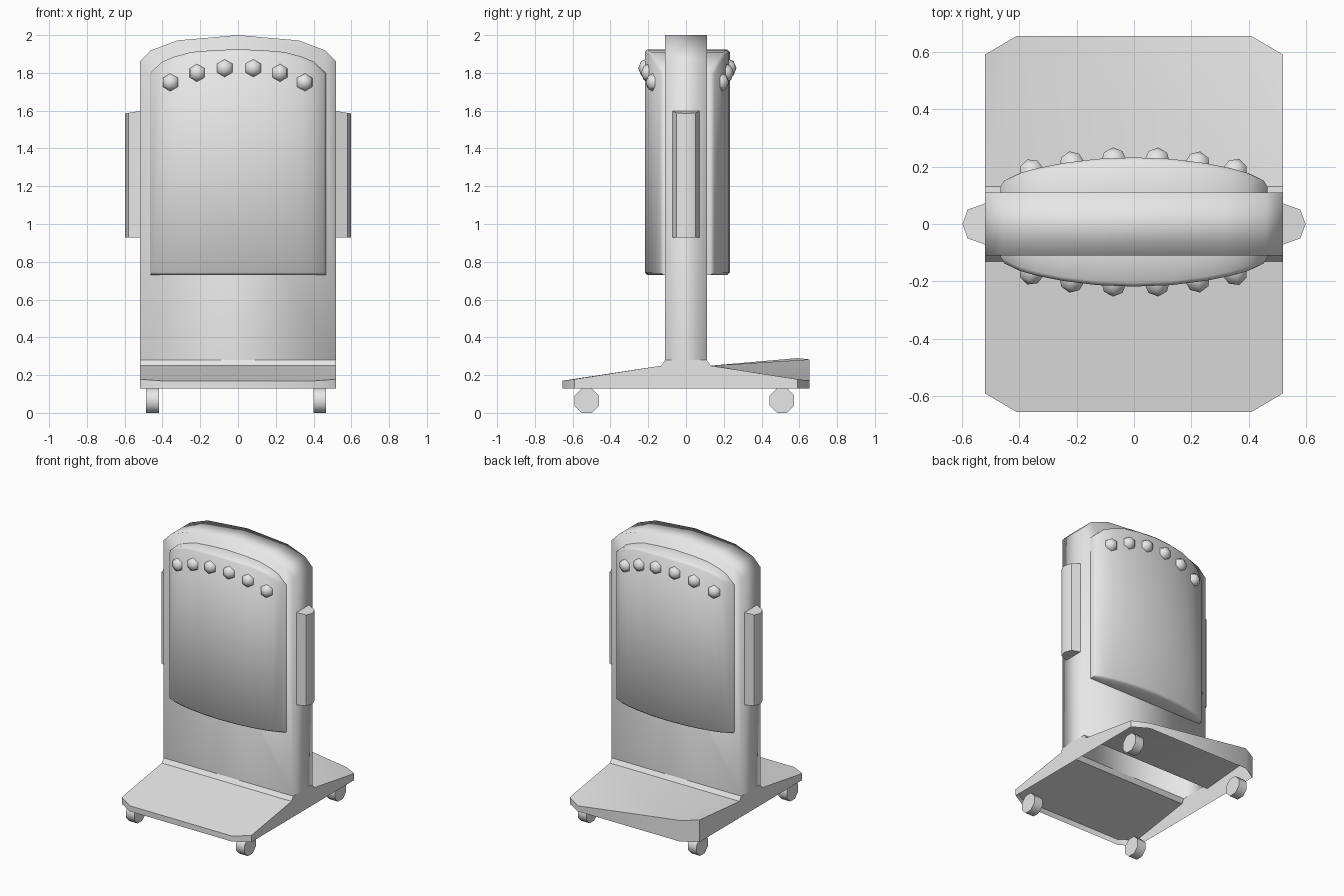
import bpy, bmesh, math
from mathutils import Matrix

if "Cube" in bpy.data.objects:
    bpy.data.objects.remove(bpy.data.objects["Cube"])

grey = bpy.data.materials.new("light_grey")
grey.diffuse_color = (0.8, 0.8, 0.8, 1)
grey.use_nodes = True
grey.node_tree.nodes["Principled BSDF"].inputs["Base Color"].default_value = grey.diffuse_color


def finish(name, bm, angle=None, recalc=True):
    """Turn a bmesh into a smooth object, with sharp edges above the angle."""
    if recalc:
        bmesh.ops.recalc_face_normals(bm, faces=bm.faces[:])
    me = bpy.data.meshes.new(name)
    bm.to_mesh(me)
    bm.free()
    me.materials.append(grey)
    for p in me.polygons:
        p.use_smooth = True
    if angle:
        me.set_sharp_from_angle(angle=math.radians(angle))
    ob = bpy.data.objects.new(name, me)
    bpy.context.collection.objects.link(ob)
    return ob


def face(bm, pts):
    return bm.faces.new([bm.verts.new(p) for p in pts])


# upright body: arched slab, open at the bottom
arch = [(-0.52, 1.86), (-0.46, 1.92), (-0.32, 1.972), (0, 2.0),
        (0.32, 1.972), (0.46, 1.92), (0.52, 1.86)]
outline = [(-0.52, 0.28)] + arch + [(0.52, 0.28)]
bm = bmesh.new()
front = [bm.verts.new((x, -0.11, z)) for x, z in outline]
back = [bm.verts.new((x, 0.11, z)) for x, z in outline]
bm.faces.new(front)
bm.faces.new(back[::-1])
for i in range(len(outline) - 1):
    bm.faces.new((front[i], front[i + 1], back[i + 1], back[i]))
finish("upright_body", bm)

# base: sloped shell, open underneath, one rear corner lifted
bm = bmesh.new()
rim = [(-0.52, -0.59), (-0.41, -0.655), (0.41, -0.655), (0.52, -0.59),
       (0.52, 0.59), (0.41, 0.655), (-0.41, 0.655), (-0.52, 0.59)]
tops = [0.178, 0.17, 0.17, 0.178, 0.178, 0.17, 0.283, 0.29]
low = [(x, y, 0.13) for x, y in rim]
mid = [(x, y, 0.17) for x, y in rim]
top = [(x, y, z) for (x, y), z in zip(rim, tops)]
for i in range(8):
    j = (i + 1) % 8
    face(bm, [low[i], low[j], mid[j], mid[i]])
    if i not in (1, 3, 7):
        face(bm, [mid[i], mid[j], top[j], top[i]])


def foot(sx, sy):
    return (sx * 0.52, sy * 0.13, 0.25), (sx * 0.52, sy * 0.11, 0.28)


for sy, ids in ((-1, (0, 1, 2, 3)), (1, (4, 5, 6, 7))):
    (l0, l1), (r0, r1) = foot(-1, sy), foot(1, sy)
    face(bm, [l0, r0, r1, l1])                              # fillet to body
    first, last = (l0, r0) if sy < 0 else (r0, l0)
    face(bm, [first] + [top[k] for k in ids] + [last])      # sloped top
for sx, f, b in ((-1, 0, 7), (1, 3, 4)):                    # side walls
    (f0, f1), (b0, b1) = foot(sx, -1), foot(sx, 1)
    xf, xb = (sx * 0.52, -0.13, 0.17), (sx * 0.52, 0.13, 0.17)
    face(bm, [mid[f], xf, f0, top[f]])
    face(bm, [xf, xb, b0, f0])
    face(bm, [f0, b0, b1, f1])
    face(bm, [xb, mid[b], top[b], b0])
bmesh.ops.remove_doubles(bm, verts=bm.verts[:], dist=0.0005)
bmesh.ops.triangulate(bm, faces=[f for f in bm.faces if len(f.verts) > 4])
finish("base_shell", bm, 35)

# bulged panels, front and back: half columns of (x, depth, top height)
half = [(0, 0.225, 1.925), (0.13, 0.22, 1.92), (0.25, 0.205, 1.91),
        (0.34, 0.187, 1.885), (0.40, 0.17, 1.86), (0.465, 0.138, 1.80)]
cols = [(-x, y, z) for x, y, z in half[:0:-1]] + half


def depth_at(x):
    for (x0, y0, _), (x1, y1, _) in zip(half, half[1:]):
        if x0 <= abs(x) <= x1:
            return y0 + (y1 - y0) * (abs(x) - x0) / (x1 - x0)


def shift(s):
    return 0.007


for s, side in ((-1, "front"), (1, "back")):
    bm = bmesh.new()
    rows = []
    for x, y, z in cols:
        yo, yi = s * y + 0.007, s * 0.09
        rows.append([bm.verts.new(p) for p in
                     ((x, yi, 0.73), (x, yo, 0.73), (x, yo, z), (x, yi, z))])
    for a, b in zip(rows, rows[1:]):
        for k in range(4):
            m = (k + 1) % 4
            bm.faces.new((a[k], a[m], b[m], b[k]))
    bm.faces.new(rows[0])
    bm.faces.new(rows[-1][::-1])
    bmesh.ops.recalc_face_normals(bm, faces=bm.faces[:])
    edges = [e for e in bm.edges if e.calc_face_angle(0) > math.radians(40)
             and all(abs(v.co.y) > 0.1 for v in e.verts)]
    bmesh.ops.bevel(bm, geom=edges, offset=0.014, segments=1, affect='EDGES')
    finish(side + "_panel", bm, 50)

    # row of studs following the panel's arch
    for i, (x, z) in enumerate(((-0.355, 1.75), (-0.215, 1.80), (-0.07, 1.825),
                                (0.08, 1.825), (0.22, 1.80), (0.35, 1.75))):
        bm = bmesh.new()
        bmesh.ops.create_uvsphere(bm, u_segments=6, v_segments=4, radius=0.053)
        tilt = Matrix.Rotation(-s * x * 0.9, 4, 'Z')
        y = s * (depth_at(x) - 0.015) + 0.007
        bm.transform(Matrix.Translation((x, y, z)) @ tilt
                     @ Matrix.Rotation(math.pi / 2, 4, 'X'))
        finish(f"{side}_stud_{i + 1}", bm)

# side grips
section = [(0.51, -0.075), (0.58, -0.05), (0.598, 0), (0.58, 0.05), (0.51, 0.075)]
for s, side in ((-1, "left"), (1, "right")):
    bm = bmesh.new()
    lo = [bm.verts.new((s * x, y, 0.928)) for x, y in section]
    hi = [bm.verts.new((s * x, y, 1.60 - 0.17 * (x - 0.51))) for x, y in section]
    bm.faces.new(lo)
    bm.faces.new(hi)
    for i in range(5):
        j = (i + 1) % 5
        bm.faces.new((lo[i], lo[j], hi[j], hi[i]))
    finish(side + "_grip", bm, 50)

# caster wheels
for x, sx in ((-0.453, "left"), (0.433, "right")):
    for y, sy in ((-0.526, "front"), (0.508, "back")):
        bm = bmesh.new()
        bmesh.ops.create_cone(bm, cap_ends=True, segments=8, radius1=0.07,
                              radius2=0.07, depth=0.068)
        bm.transform(Matrix.Translation((x, y, 0.0647))
                     @ Matrix.Rotation(math.pi / 2, 4, 'Y')
                     @ Matrix.Rotation(math.pi / 8, 4, 'Z'))
        finish(f"{sy}_{sx}_wheel", bm, 50)
